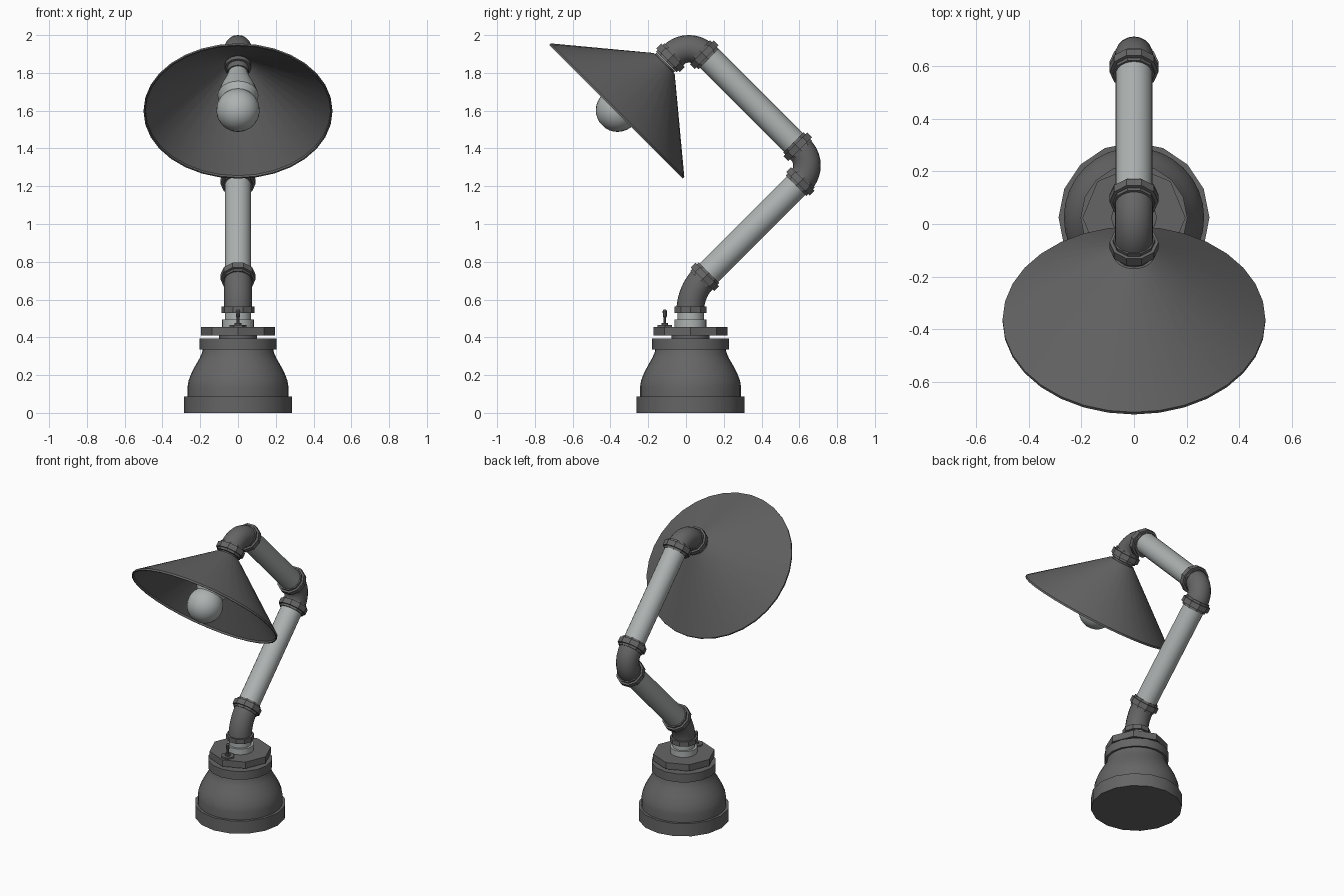
import bpy, bmesh, math
from mathutils import Vector, Matrix

if "Cube" in bpy.data.objects:
    bpy.data.objects.remove(bpy.data.objects["Cube"], do_unlink=True)


def material(name, rgb):
    m = bpy.data.materials.new(name)
    m.use_nodes = True
    m.diffuse_color = (*rgb, 1)
    m.node_tree.nodes["Principled BSDF"].inputs["Base Color"].default_value = (*rgb, 1)
    return m


DARK = material("dark iron", (0.13, 0.13, 0.13))
LIGHT = material("pale steel", (0.42, 0.45, 0.445))
X = Vector((1, 0, 0))
UP = Vector((0, 0, 1))


def point(y, z):
    return Vector((0, y, z))


def skin(name, rings, sides, mat, turn=0.0):
    """Joins circles (centre, direction, radius) into one capped tube."""
    bm = bmesh.new()
    loops = []
    for centre, d, r in rings:
        side = d.normalized().cross(X)
        angles = [turn + math.tau * i / sides for i in range(sides)]
        loops.append([bm.verts.new(centre + r * (X * math.cos(a) + side * math.sin(a)))
                      for a in angles])
    for a, b in zip(loops, loops[1:]):
        for i in range(sides):
            j = (i + 1) % sides
            bm.faces.new((a[i], a[j], b[j], b[i]))
    bm.faces.new(loops[0][::-1])
    bm.faces.new(loops[-1])
    bmesh.ops.recalc_face_normals(bm, faces=bm.faces)
    mesh = bpy.data.meshes.new(name)
    bm.to_mesh(mesh)
    bm.free()
    mesh.materials.append(mat)
    ob = bpy.data.objects.new(name, mesh)
    bpy.context.collection.objects.link(ob)
    bpy.ops.object.select_all(action="DESELECT")
    ob.select_set(True)
    bpy.context.view_layer.objects.active = ob
    bpy.ops.object.shade_smooth_by_angle(angle=math.radians(32))
    return ob


def lathe(name, origin, d, profile, sides, mat, turn=0.0):
    """Turns a profile of (distance, radius) around an axis."""
    d = d.normalized()
    return skin(name, [(origin + d * h, d, r) for h, r in profile], sides, mat, turn)


def elbow(name, corner, d_in, d_out, reach):
    """Pipe bend that rounds off a corner between two directions."""
    angle = d_in.angle(d_out)
    radius = reach / math.tan(angle / 2)
    start = corner - d_in * reach
    pivot = start + (d_out - d_in * d_in.dot(d_out)).normalized() * radius
    axis = d_in.cross(d_out)
    rings = []
    for i in range(11):
        rot = Matrix.Rotation(angle * i / 10, 3, axis)
        rings.append((pivot + rot @ (start - pivot), rot @ d_in, 0.073))
    skin(name, rings, 20, DARK)


def coupling(name, centre, d):
    lathe(name, centre, d, [(-0.032, 0.08), (-0.018, 0.08), (-0.018, 0.093), (0.018, 0.093),
                            (0.018, 0.08), (0.032, 0.08)], 10, DARK)


# Base
foot = point(0.024, 0)
lathe("base_ring", foot, UP, [(0, 0.287), (0.088, 0.287)], 16, DARK)
lathe("base_body", foot, UP, [(0.08, 0.267), (0.14, 0.267), (0.17, 0.262), (0.21, 0.247),
                              (0.25, 0.226), (0.29, 0.203), (0.32, 0.19), (0.35, 0.185)], 32, DARK)
lathe("base_collar", foot, UP, [(0.336, 0.203), (0.394, 0.203)], 16, DARK)
lathe("base_neck", foot, UP, [(0.39, 0.1), (0.415, 0.1)], 20, DARK)
lathe("base_nut", foot, UP, [(0.41, 0.196), (0.455, 0.196)], 8, DARK)
lathe("nipple", foot, UP, [(0.45, 0.085), (0.495, 0.085), (0.495, 0.07), (0.54, 0.07)], 20, LIGHT)
lathe("nipple_collar", foot, UP, [(0.53, 0.088), (0.562, 0.088)], 10, DARK)

# Toggle switch
switch = point(-0.112, 0.45)
lathe("switch_plate", switch, UP, [(0, 0.045), (0.015, 0.045)], 6, DARK).scale.y = 1
lathe("switch_lever", switch, UP, [(0.01, 0.018), (0.025, 0.018), (0.025, 0.007), (0.055, 0.007),
                                   (0.06, 0.011), (0.09, 0.012), (0.098, 0.006)], 10, DARK)

# Jointed arm
forth = Vector((0, 1, 1)).normalized()
back = Vector((0, -1, 1)).normalized()
low, mid, top = point(0.022, 0.642), point(0.69, 1.31), point(0.015, 1.977)
elbow("lower_elbow", low, UP, forth, 0.106)
elbow("middle_elbow", mid, forth, back, 0.12)
elbow("upper_elbow", top, back, -forth, 0.12)
for name, a, b, d in (("lower_pipe", low, mid, forth), ("upper_pipe", mid, top, back)):
    start, end = a + d * 0.1, b - d * 0.11
    lathe(name, start, d, [(0, 0.07), ((end - start).length, 0.07)], 24, LIGHT)
for name, centre, d in (("lower_coupling", low + forth * 0.11, forth),
                        ("middle_coupling_a", mid - forth * 0.12, forth),
                        ("middle_coupling_b", mid + back * 0.14, back),
                        ("upper_coupling", top - back * 0.115, back),
                        ("shade_coupling", top - forth * 0.137, forth)):
    coupling(name, centre, d)

# Lamp shade, open towards the front and down
apex = point(-0.115, 1.85)
lathe("shade", apex, -forth, [(0, 0.078), (0.35, 0.5), (0.362, 0.5), (0.362, 0.492),
                              (0.35, 0.49), (0.012, 0.07)], 32, DARK)

# Socket and bulb
lathe("socket", apex, -forth, [(-0.01, 0.07), (0.035, 0.07), (0.035, 0.058), (0.07, 0.058)], 12, DARK)
bulb = [(0.05, 0.045), (0.075, 0.052), (0.12, 0.066), (0.18, 0.09), (0.24, 0.108)]
bulb += [(0.35 + 0.115 * math.sin(a), 0.115 * math.cos(a))
         for a in (math.radians(t) for t in range(-40, 86, 12))]
lathe("bulb", apex, -forth, bulb, 24, LIGHT)
